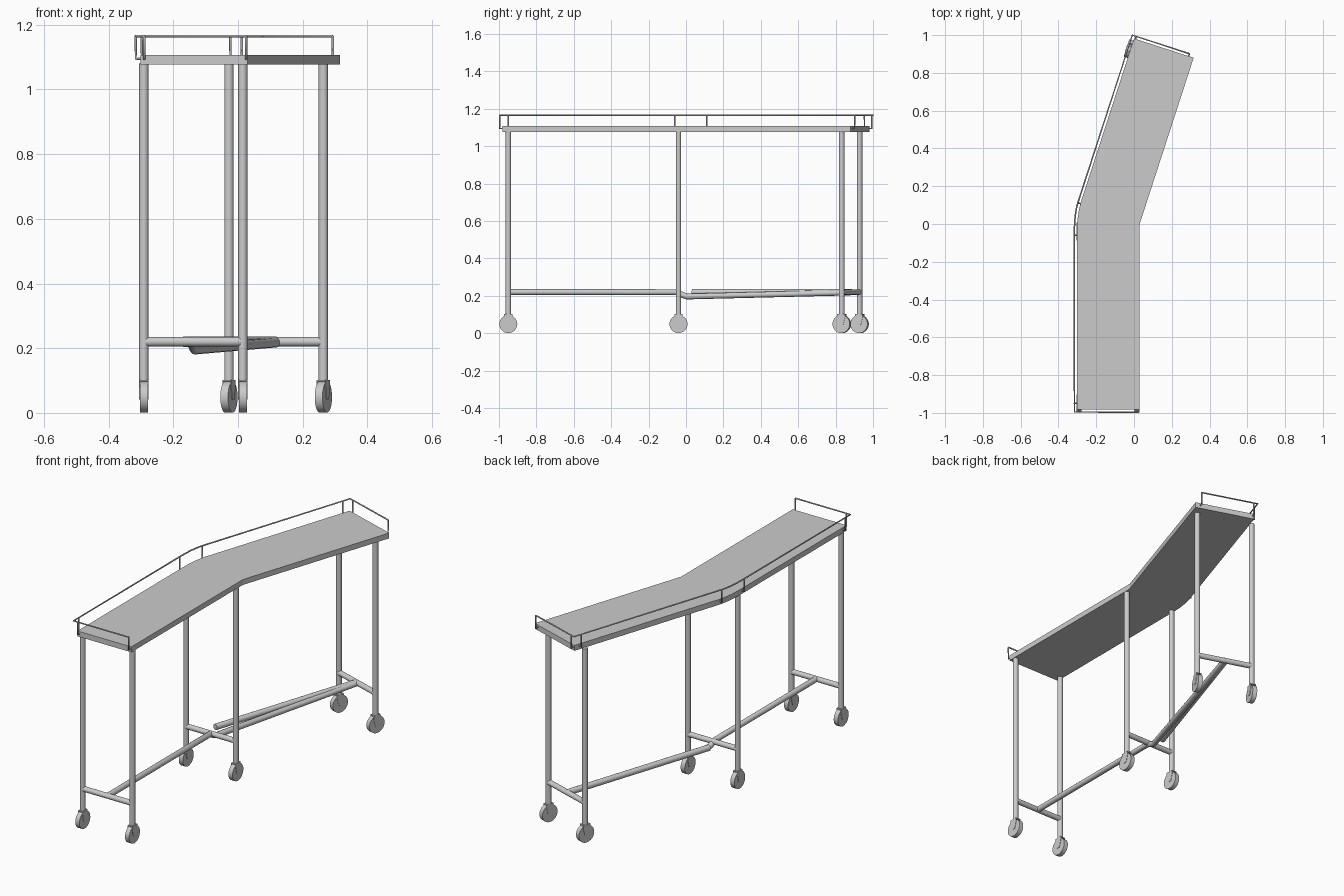
import bpy, bmesh, math
from mathutils import Vector, Matrix

if "Cube" in bpy.data.objects:
    bpy.data.objects.remove(bpy.data.objects["Cube"])

A = math.radians(18)                       # bend of the far wing
D = Vector((math.sin(A), math.cos(A), 0))  # along the far wing
N = Vector((math.cos(A), -math.sin(A), 0)) # across the far wing


def finish(name, bm, smooth=False):
    bmesh.ops.recalc_face_normals(bm, faces=bm.faces)
    me = bpy.data.meshes.new(name)
    bm.to_mesh(me)
    bm.free()
    ob = bpy.data.objects.new(name, me)
    bpy.context.collection.objects.link(ob)
    if smooth:
        bpy.context.view_layer.objects.active = ob
        ob.select_set(True)
        bpy.ops.object.shade_smooth_by_angle(angle=math.radians(35))
        ob.select_set(False)
    return ob


def prism(bm, pts, offset, matrix=Matrix()):
    """Extrude a flat outline along offset."""
    f = bm.faces.new([bm.verts.new(matrix @ Vector(p)) for p in pts])
    r = bmesh.ops.extrude_face_region(bm, geom=[f])
    vs = [v for v in r["geom"] if isinstance(v, bmesh.types.BMVert)]
    bmesh.ops.translate(bm, verts=vs, vec=matrix.to_3x3() @ Vector(offset))
    bm.faces.new(list(reversed(f.verts))) if not f.is_valid else None


def rod(name, a, b, r, seg=20):
    a, b = Vector(a), Vector(b)
    bm = bmesh.new()
    m = Matrix.Translation((a + b) / 2) @ (b - a).to_track_quat('Z', 'Y').to_matrix().to_4x4()
    bmesh.ops.create_cone(bm, cap_ends=True, segments=seg, radius1=r, radius2=r,
                          depth=(b - a).length, matrix=m)
    return finish(name, bm, True)


def wire(name, pts, r, res=2):
    cu = bpy.data.curves.new(name, 'CURVE')
    cu.dimensions = '3D'
    cu.bevel_depth, cu.bevel_resolution, cu.use_fill_caps = r, res, True
    sp = cu.splines.new('POLY')
    sp.points.add(len(pts) - 1)
    for p, q in zip(sp.points, pts):
        p.co = (*q, 1)
    ob = bpy.data.objects.new(name, cu)
    bpy.context.collection.objects.link(ob)
    return ob


def bend(a, c, b, n=8):
    a, b, c = Vector(a), Vector(b), Vector(c)
    return [a * (1 - t) ** 2 + c * 2 * t * (1 - t) + b * t * t for t in [i / n for i in range(n + 1)]]


# table top: straight wing plus a wing bent by 18 degrees
inner = Vector((0.03, 0, 0))
far_r = inner + D * 0.925
far_l = far_r - N * 0.332
apex = Vector((-0.302, 0.053, 0))
arc = bend(apex - Vector((0, 0.1, 0)), apex, apex + D * 0.08)
outline = [Vector((-0.302, -0.982, 0)), Vector((0.03, -0.982, 0)), inner, far_r, far_l] + arc[::-1]
bm = bmesh.new()
prism(bm, [p + Vector((0, 0, 1.077)) for p in outline], (0, 0, 0.03))
finish("table_top", bm)

# guard rail around the outer edge, with hooked posts
W, ZR, ZB = 0.004, 1.165, 1.095
g = 0.014
apex2 = apex + Vector((-g, 0.002, 0))
arc2 = bend(apex2 - Vector((0, 0.115, 0)), apex2, apex2 + D * 0.06)
corner = far_l - N * g + D * g
rail = [Vector((0.025, -0.996, 0)), Vector((-0.316, -0.996, 0))] + arc2
rail += [corner, corner + N * 0.318]
wire("guard_rail", [Vector((p.x, p.y, ZR)) for p in rail], W)
X, Y = Vector((1, 0, 0)), Vector((0, 1, 0))
posts = [(rail[0], Y), (Vector((-0.29, -0.996, 0)), Y), (Vector((-0.316, -0.95, 0)), X),
         (arc2[0], X), (arc2[-1], N), (corner - D * 0.048, N),
         (corner + N * 0.022, -D), (corner + N * 0.318, -D)]
for i, (p, inward) in enumerate(posts):
    z = Vector((0, 0, 1))
    wire(f"rail_post_{i}", [p + z * ZR, p + z * ZB, p + z * ZB + inward * 0.016], W)


# caster: wheel, two fork plates and a top plate
def caster(p, ang, tag):
    m = Matrix.Translation((p.x, p.y, 0.049)) @ Matrix.Rotation(ang, 4, 'Z')
    bm = bmesh.new()
    bmesh.ops.create_cone(bm, cap_ends=True, segments=32, radius1=0.048, radius2=0.048,
                          depth=0.025, matrix=m @ Matrix.Rotation(math.pi / 2, 4, 'Y'))
    finish(f"wheel_{tag}", bm, True)
    bm = bmesh.new()
    prof = [(-0.022, 0.050), (-0.022, 0.035), (-0.013, 0.0), (-0.008, -0.008),
            (0.008, -0.008), (0.013, 0.0), (0.022, 0.035), (0.022, 0.050)]
    for x in (-0.0145, 0.0125):
        prism(bm, [(x, y, z) for y, z in prof], (0.002, 0, 0), m)
    bmesh.ops.create_cube(bm, size=1, matrix=m @ Matrix.Translation((0, 0, 0.05))
                          @ Matrix.Diagonal((0.029, 0.044, 0.005, 1)))
    finish(f"caster_fork_{tag}", bm)


# three leg pairs with casters and cross bars
pairs = {"front": (Vector((-0.291, -0.95, 0)), Vector((0.015, -0.95, 0)), 0),
         "middle": (Vector((-0.291, -0.04, 0)), Vector((0.015, -0.04, 0)), 0),
         "back": (Vector((-0.028, 0.928, 0)), Vector((0.264, 0.833, 0)), -A)}
Z = Vector((0, 0, 0.22))
for n, (l, r, ang) in pairs.items():
    for side, p in (("left", l), ("right", r)):
        rod(f"{n}_{side}_leg", p + Vector((0, 0, 0.1)), p + Vector((0, 0, 1.08)), 0.0145)
        caster(p, ang, f"{n}_{side}")
    rod(f"{n}_cross_bar", l + Z, r + Z, 0.0145)

# long stretchers: the first dips under the second, which slides over it
wire("long_stretcher", [(-0.138, -0.95, 0.22), (-0.138, -0.05, 0.22), (-0.138, -0.02, 0.205),
                        (-0.133, 0.005, 0.196), (0.118, 0.88, 0.218)], 0.0155, 4)
rod("upper_stretcher", (-0.165, 0.035, 0.22), (0.114, 0.885, 0.22), 0.0165)
